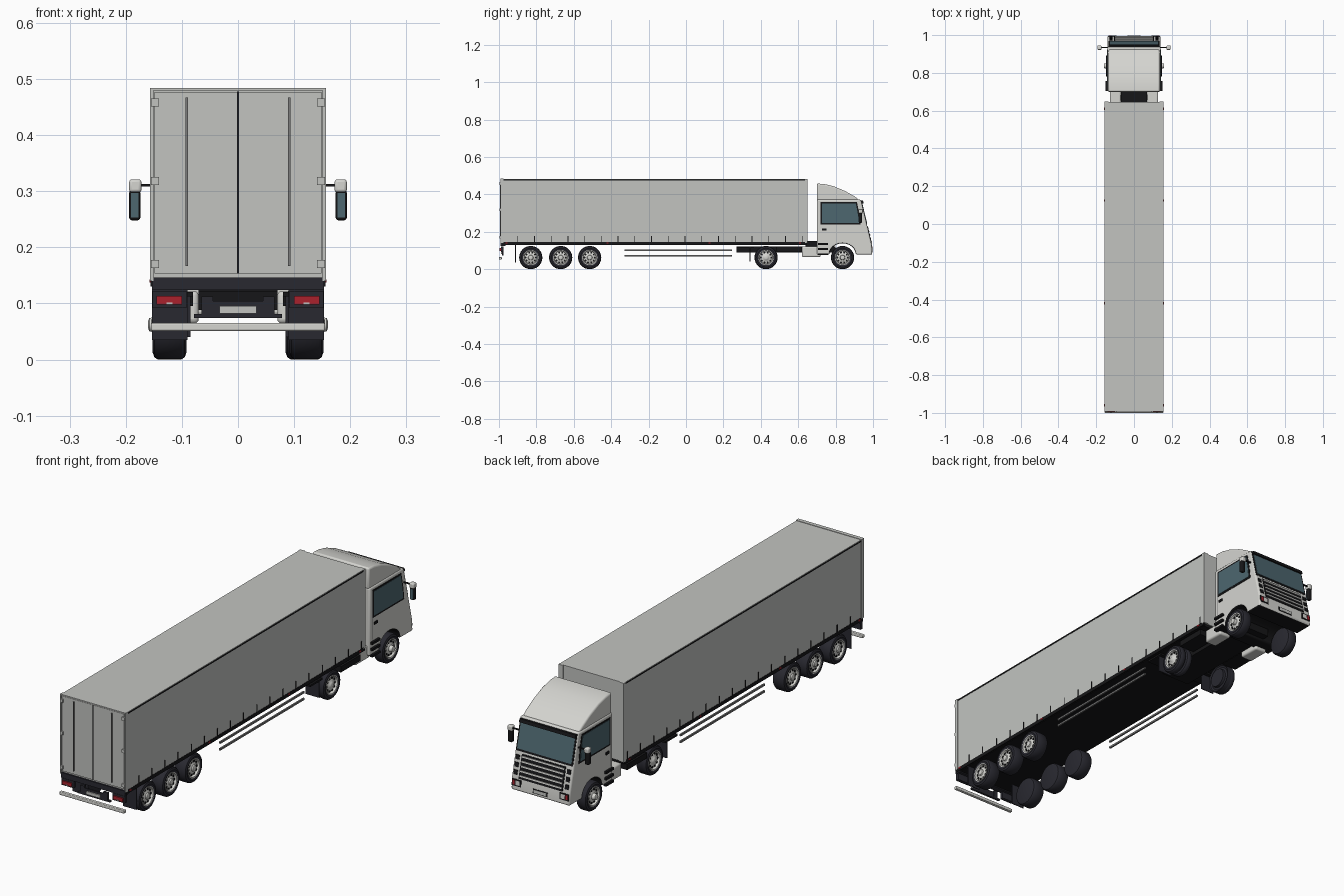
import bpy, bmesh, math
from mathutils import Matrix, Vector

if "Cube" in bpy.data.objects:
    bpy.data.objects.remove(bpy.data.objects["Cube"])


def material(name, rgb):
    m = bpy.data.materials.new(name)
    m.use_nodes = True
    m.diffuse_color = (*rgb, 1)
    m.node_tree.nodes["Principled BSDF"].inputs["Base Color"].default_value = (*rgb, 1)
    return m


GREY = material("trailer grey", (0.54, 0.55, 0.53))
WHITE = material("cab white", (0.66, 0.66, 0.63))
BLACK = material("black", (0.008, 0.008, 0.009))
DARK = material("dark rubber", (0.022, 0.022, 0.03))
GLASS = material("blue glass", (0.075, 0.135, 0.16))
RED = material("lamp red", (0.4, 0.015, 0.025))
STEEL = material("steel grey", (0.2, 0.2, 0.2))
made = []


def finish(name, bm, mats, bevel=0):
    bmesh.ops.recalc_face_normals(bm, faces=bm.faces)
    mesh = bpy.data.meshes.new(name)
    bm.to_mesh(mesh)
    bm.free()
    for m in mats:
        mesh.materials.append(m)
    ob = bpy.data.objects.new(name, mesh)
    bpy.context.collection.objects.link(ob)
    if bevel:
        mod = ob.modifiers.new("bevel", "BEVEL")
        mod.width, mod.segments, mod.limit_method, mod.angle_limit = bevel, 3, "ANGLE", 0.6
    made.append(ob)
    return ob


def prism(name, pts, x0, x1, mat, bevel=0):
    """Side outline of (y, z) points, extruded from x0 to x1."""
    bm = bmesh.new()
    face = bm.faces.new([bm.verts.new((x0, y, z)) for y, z in pts])
    ext = bmesh.ops.extrude_face_region(bm, geom=[face])["geom"]
    bmesh.ops.translate(bm, vec=(x1 - x0, 0, 0),
                        verts=[v for v in ext if isinstance(v, bmesh.types.BMVert)])
    return finish(name, bm, [mat], bevel)


def box(name, x, y, z, mat, bevel=0):
    return prism(name, [(y[0], z[0]), (y[1], z[0]), (y[1], z[1]), (y[0], z[1])], *x, mat, bevel)


def pair(name, x, y, z, mat, bevel=0):
    for side, s in (("left", 1), ("right", -1)):
        box(f"{side}_{name}", sorted((s * x[0], s * x[1])), y, z, mat, bevel)


def lathe(name, profile, centre, s, mat):
    """Spin (x, radius) points around an axle."""
    bm = bmesh.new()
    vs = [bm.verts.new((s * x, 0, r)) for x, r in profile]
    es = [bm.edges.new(p) for p in zip(vs, vs[1:])]
    bmesh.ops.spin(bm, geom=vs + es, cent=(0, 0, 0), axis=(1, 0, 0),
                   angle=2 * math.pi, steps=36)
    bmesh.ops.remove_doubles(bm, verts=bm.verts, dist=0.00001)
    bmesh.ops.translate(bm, vec=(0, *centre), verts=bm.verts)
    return finish(name, bm, [mat])


# ---- wheels ----
R = 0.062


def tyre(name, a, b, y, s):
    lathe(name, [(a, 0), (a, 0.05), (a + 0.003, 0.058), (a + 0.009, R), (b - 0.009, R),
                 (b - 0.003, 0.058), (b, 0.05), (b - 0.003, 0.041), (b - 0.015, 0.04),
                 (b - 0.015, 0)], (y, R), s, DARK)


def wheel(name, y, b, inner, hub, dual=False):
    for side, s in (("left", 1), ("right", -1)):
        n = f"{side}_{name}"
        if dual:
            tyre(n + "_inner_tyre", inner, b - 0.037, y, s)
            inner = b - 0.033
        tyre(n + "_tyre", inner, b, y, s)
        lathe(n + "_rim", [(b - 0.012, 0.041), (b - 0.001, 0.041), (b - 0.002, 0.037),
                           (b - 0.012, 0.034), (b - 0.006, 0.02), (b - 0.004, 0.014),
                           (b + hub, 0.012), (b + hub + 0.002, 0.007), (b + hub + 0.002, 0)],
              (y, R), s, WHITE)
        bm = bmesh.new()
        for i in range(10):
            t = i * math.pi / 5
            pos = Vector((s * (b - 0.01), y + 0.0275 * math.cos(t), R + 0.0275 * math.sin(t)))
            bmesh.ops.create_cone(bm, cap_ends=True, segments=10, radius1=0.005, radius2=0.005,
                                  depth=0.006,
                                  matrix=Matrix.Translation(pos) @ Matrix.Rotation(math.pi / 2, 4, "Y"))
        finish(n + "_rim_holes", bm, [BLACK])


for i, y in enumerate((-0.83, -0.67, -0.515)):
    wheel(f"trailer_wheel_{i + 1}", y, 0.152, 0.092, 0.001)
wheel("drive_wheel", 0.428, 0.152, 0.085, -0.002, dual=True)
wheel("front_wheel", 0.837, 0.148, 0.1, 0.01)

# ---- trailer body ----
box("trailer_body", (-0.155, 0.155), (-0.985, 0.645), (0.14, 0.482), GREY)
box("trailer_floor", (-0.15, 0.15), (-0.98, 0.64), (0.128, 0.14), BLACK)
pair("side_rail", (0.148, 0.156), (-0.985, 0.645), (0.13, 0.146), BLACK)
pair("roof_seam", (0.154, 0.1565), (-0.98, 0.64), (0.474, 0.479), BLACK)
pair("front_post", (0.135, 0.1565), (0.635, 0.649), (0.14, 0.482), GREY)
for i in range(18):
    y = -0.9 + i * 0.0895
    pair(f"curtain_buckle_{i + 1}", (0.154, 0.157), (y - 0.002, y + 0.002), (0.146, 0.178), BLACK)
for i, y in enumerate((-0.96, -0.42, 0.125, 0.61)):
    pair(f"side_marker_{i + 1}", (0.155, 0.158), (y - 0.006, y + 0.006), (0.137, 0.143), RED)

# ---- rear doors ----
pair("door_leaf", (0.002, 0.149), (-0.99, -0.984), (0.153, 0.477), GREY)
box("door_gap", (-0.002, 0.002), (-0.988, -0.984), (0.153, 0.478), BLACK)
pair("rear_post", (0.151, 0.157), (-0.992, -0.975), (0.14, 0.483), GREY)
box("rear_header", (-0.157, 0.157), (-0.992, -0.975), (0.479, 0.484), GREY)
pair("lock_rod", (0.0895, 0.0935), (-0.995, -0.989), (0.167, 0.467), STEEL)
for i, z in enumerate((0.17, 0.318, 0.458)):
    pair(f"door_hinge_{i + 1}", (0.141, 0.155), (-0.996, -0.989), (z - 0.007, z + 0.007), GREY)

# ---- rear underside ----
box("rear_beam", (-0.153, 0.153), (-0.992, -0.965), (0.124, 0.146), DARK)
pair("lamp_box", (0.092, 0.152), (-0.99, -0.975), (0.092, 0.122), DARK)
pair("tail_lamp", (0.1, 0.145), (-0.996, -0.989), (0.098, 0.113), RED)
pair("lamp_reflector", (0.117, 0.127), (-0.998, -0.995), (0.098, 0.102), WHITE)
box("rear_bumper", (-0.155, 0.155), (-1.0, -0.985), (0.051, 0.065), WHITE, 0.003)
pair("trailer_mudflap", (0.09, 0.153), (-0.913, -0.909), (0.035, 0.128), DARK)
box("plate_beam", (-0.078, 0.078), (-0.985, -0.975), (0.074, 0.081), DARK)
pair("plate_bracket", (0.045, 0.065), (-0.985, -0.975), (0.08, 0.112), DARK)
box("plate_holder", (-0.05, 0.05), (-0.985, -0.978), (0.08, 0.104), DARK)
box("rear_plate", (-0.033, 0.033), (-0.99, -0.984), (0.082, 0.095), GREY)

# ---- side underrun rails ----
for i, z in enumerate((0.071, 0.1)):
    pair(f"underrun_rail_{i + 1}", (0.14, 0.147), (-0.33, 0.245), (z - 0.004, z + 0.004), STEEL)

# ---- tractor chassis ----
box("chassis", (-0.07, 0.07), (0.27, 0.8), (0.088, 0.122), BLACK)
pair("drive_fender_rear", (0.08, 0.153), (0.275, 0.36), (0.112, 0.12), BLACK)
pair("drive_fender_front", (0.08, 0.153), (0.485, 0.62), (0.095, 0.12), BLACK)
pair("drive_mudflap", (0.085, 0.15), (0.34, 0.344), (0.04, 0.115), DARK)
pair("fuel_tank", (0.07, 0.128), (0.62, 0.72), (0.064, 0.122), WHITE, 0.008)
box("gap_deck", (-0.07, 0.07), (0.64, 0.705), (0.12, 0.15), BLACK)
for i, z in enumerate((0.08, 0.107, 0.134)):
    pair(f"cab_step_{i + 1}", (0.135, 0.15), (0.705, 0.758), (z - 0.005, z + 0.005), BLACK)

# ---- cab shell, with wheel arches cut in its outline ----
FRONT = [(0.996, 0.078), (0.993, 0.13), (0.968, 0.235), (0.935, 0.372)]
arch = [(0.837 - 0.071 * math.cos(math.pi * i / 12), 0.078 + 0.06 * math.sin(math.pi * i / 12))
        for i in range(13)]
cab = prism("cab_body", [(0.7, 0.372), (0.7, 0.078)] + arch + FRONT, -0.14, 0.14, WHITE, 0.007)
cab.data.materials.append(BLACK)
for f in cab.data.polygons:
    if f.center.z < 0.16 and abs(f.normal.x) < 0.5 and 0.71 < f.center.y < 0.985:
        f.material_index = 1
prism("roof_deflector", [(0.7, 0.365), (0.7, 0.458), (0.74, 0.455), (0.79, 0.443), (0.85, 0.418),
                         (0.9, 0.39), (0.932, 0.365)], -0.136, 0.136, WHITE, 0.008)


def front_y(z):
    for (ya, za), (yb, zb) in zip(FRONT, FRONT[1:]):
        if z <= zb:
            return ya + (yb - ya) * (z - za) / (zb - za)
    return FRONT[-1][0]


def front_strip(name, x, z, out, mat):
    """Plate lying on the sloping cab front."""
    a, b = front_y(z[0]), front_y(z[1])
    prism(name, [(a - 0.004, z[0]), (a + out, z[0]), (b + out, z[1]), (b - 0.004, z[1])], *x, mat)


def front_pair(name, x, z, out, mat):
    front_strip("left_" + name, x, z, out, mat)
    front_strip("right_" + name, (-x[1], -x[0]), z, out, mat)


# ---- cab front ----
front_strip("windscreen_seal", (-0.136, 0.136), (0.238, 0.366), 0.001, BLACK)
front_strip("windscreen", (-0.13, 0.13), (0.247, 0.352), 0.003, GLASS)
front_strip("sun_visor", (-0.134, 0.134), (0.352, 0.366), 0.01, BLACK)
front_strip("grille", (-0.105, 0.105), (0.132, 0.23), 0.002, BLACK)
for i in range(5):
    z = 0.142 + i * 0.019
    front_strip(f"grille_slat_{i + 1}", (-0.1, 0.1), (z, z + 0.006), 0.005, WHITE)
for i in range(3):
    z = 0.145 + i * 0.03
    front_pair(f"corner_vent_{i + 1}", (0.114, 0.131), (z, z + 0.018), 0.003, BLACK)
front_pair("headlamp_housing", (0.092, 0.136), (0.098, 0.127), 0.002, BLACK)
front_pair("headlamp", (0.098, 0.118), (0.103, 0.122), 0.003, WHITE)
front_pair("indicator", (0.122, 0.132), (0.103, 0.122), 0.003, RED)
front_strip("bumper_slot", (-0.035, 0.035), (0.09, 0.108), 0.002, BLACK)
front_strip("front_plate", (-0.03, 0.03), (0.093, 0.105), 0.003, GREY)

# ---- cab sides ----
seal = [(0.718, 0.238), (0.934, 0.238), (0.928, 0.29), (0.914, 0.358), (0.718, 0.358)]
pane = [(0.726, 0.246), (0.925, 0.246), (0.92, 0.29), (0.908, 0.351), (0.726, 0.351)]
for side, s in (("left", 1), ("right", -1)):
    prism(side + "_window_seal", seal, s * 0.138, s * 0.1415, BLACK)
    prism(side + "_window", pane, s * 0.139, s * 0.143, GLASS)
pair("door_handle", (0.138, 0.144), (0.728, 0.75), (0.206, 0.217), BLACK)
pair("door_seam", (0.138, 0.1408), (0.718, 0.72), (0.145, 0.238), STEEL)

# ---- mirrors ----
pair("mirror_arm", (0.13, 0.175), (0.932, 0.938), (0.308, 0.313), BLACK)
pair("mirror_cap", (0.172, 0.194), (0.922, 0.945), (0.298, 0.321), WHITE, 0.005)
pair("mirror_housing", (0.174, 0.194), (0.924, 0.942), (0.248, 0.302), BLACK, 0.005)
pair("mirror_glass", (0.177, 0.191), (0.922, 0.926), (0.253, 0.297), GLASS)

# ---- shading ----
bpy.ops.object.select_all(action="DESELECT")
for ob in made:
    ob.select_set(True)
bpy.context.view_layer.objects.active = made[0]
bpy.ops.object.shade_smooth_by_angle(angle=0.6)
